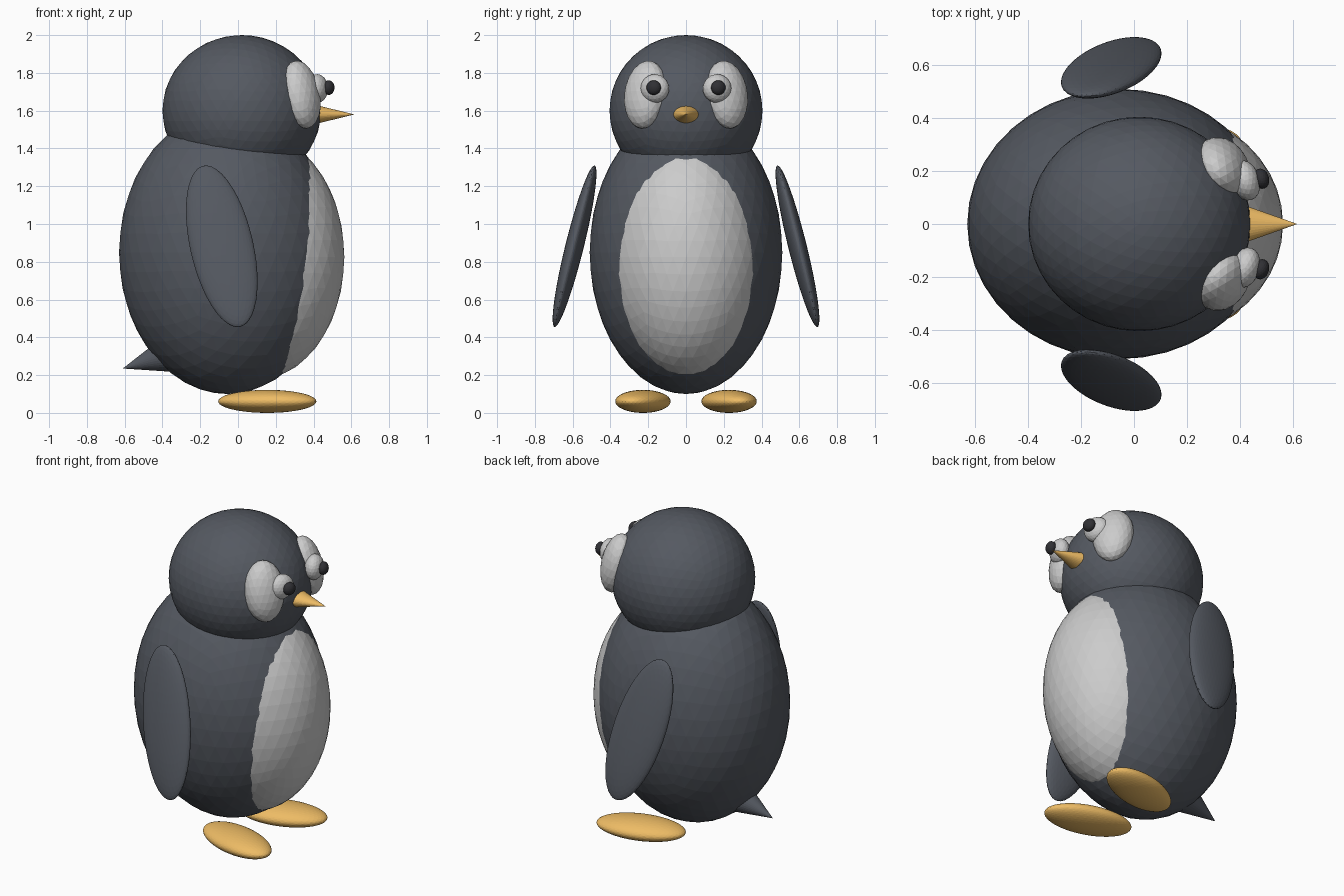
import bpy, math
from mathutils import Matrix, Vector

if "Cube" in bpy.data.objects:
    bpy.data.objects.remove(bpy.data.objects["Cube"])


def material(name, color):
    m = bpy.data.materials.new(name)
    m.diffuse_color = (*color, 1)
    m.use_nodes = True
    m.node_tree.nodes["Principled BSDF"].inputs["Base Color"].default_value = m.diffuse_color
    return m


dark = material("slate", (0.09, 0.10, 0.12))
orange = material("orange", (0.85, 0.50, 0.13))
black = material("black", (0.03, 0.03, 0.035))


def place(name, center, rot, radii, mat):
    """Bake rotation and stretch into the active primitive."""
    ob = bpy.context.object
    ob.name = name
    scale = Matrix.Diagonal((*radii, 1))
    ob.data.transform(Matrix.Translation(center) @ rot @ scale)
    if mat:
        ob.data.materials.append(mat)
    return ob


def ellipsoid(name, center, radii, mat=None, rot=Matrix(), detail=4):
    bpy.ops.mesh.primitive_ico_sphere_add(subdivisions=detail, radius=1)
    return place(name, center, rot, radii, mat)


def cone(name, tip, base, half_y, half_z, mat):
    """Cone lying in the XZ plane; unit cone has its tip at +1 and base at 0."""
    bpy.ops.mesh.primitive_cone_add(vertices=32, radius1=1, radius2=0, depth=1,
                                    location=(0, 0, 0))
    tip, base = Vector(tip), Vector(base)
    axis = (tip - base).normalized()
    side = Vector((0, 1, 0))
    rot = Matrix((side.cross(axis), side, axis)).transposed().to_4x4()
    return place(name, (tip + base) / 2, rot,
                 (half_z, half_y, (tip - base).length), mat)


def turn(yaw, pitch=0):
    """Yaw outwards about z after pitching the +x axis upwards."""
    return (Matrix.Rotation(math.radians(yaw), 4, 'Z')
            @ Matrix.Rotation(math.radians(-pitch), 4, 'Y'))


# torso, belly and head
ellipsoid("body", (-0.055, 0, 0.85), (0.575, 0.51, 0.75), dark)
ellipsoid("belly", (0.10, 0, 0.825), (0.463, 0.425, 0.65))
ellipsoid("head", (0.02, 0, 1.60), (0.42, 0.405, 0.40), dark)

# beak and tail
cone("beak", (0.617, 0, 1.58), (0.42, 0, 1.58), 0.07, 0.048, orange)
cone("tail", (-0.61, 0, 0.235), (-0.285, 0, 0.335), 0.13, 0.13, dark)

# paired parts
for s, side in ((1, "left"), (-1, "right")):
    # face patch, eye and pupil
    ellipsoid(side + "_eye_patch", (0.335, s * 0.215, 1.685),
              (0.09, 0.12, 0.183), None, turn(s * 33, 12), 3)
    ellipsoid(side + "_eye", (0.42, s * 0.165, 1.717),
              (0.055, 0.078, 0.076), None, turn(s * 18), 3)
    ellipsoid(side + "_pupil", (0.48, s * 0.171, 1.722),
              (0.03, 0.039, 0.039), black, turn(s * 18), 3)

    # wing: swept forward and outward towards its tip
    up = Vector((-0.23, -s * 0.25, 1)).normalized()
    across = Vector((1, 0, 0.23)).normalized()
    rot = Matrix((across, up.cross(across), up)).transposed().to_4x4()
    ellipsoid(side + "_wing", (-0.086, s * 0.59, 0.882),
              (0.167, 0.048, 0.45), dark, rot)

    # splayed foot
    ellipsoid(side + "_foot", (0.155, s * 0.228, 0.061),
              (0.268, 0.132, 0.061), orange, turn(s * 16))
